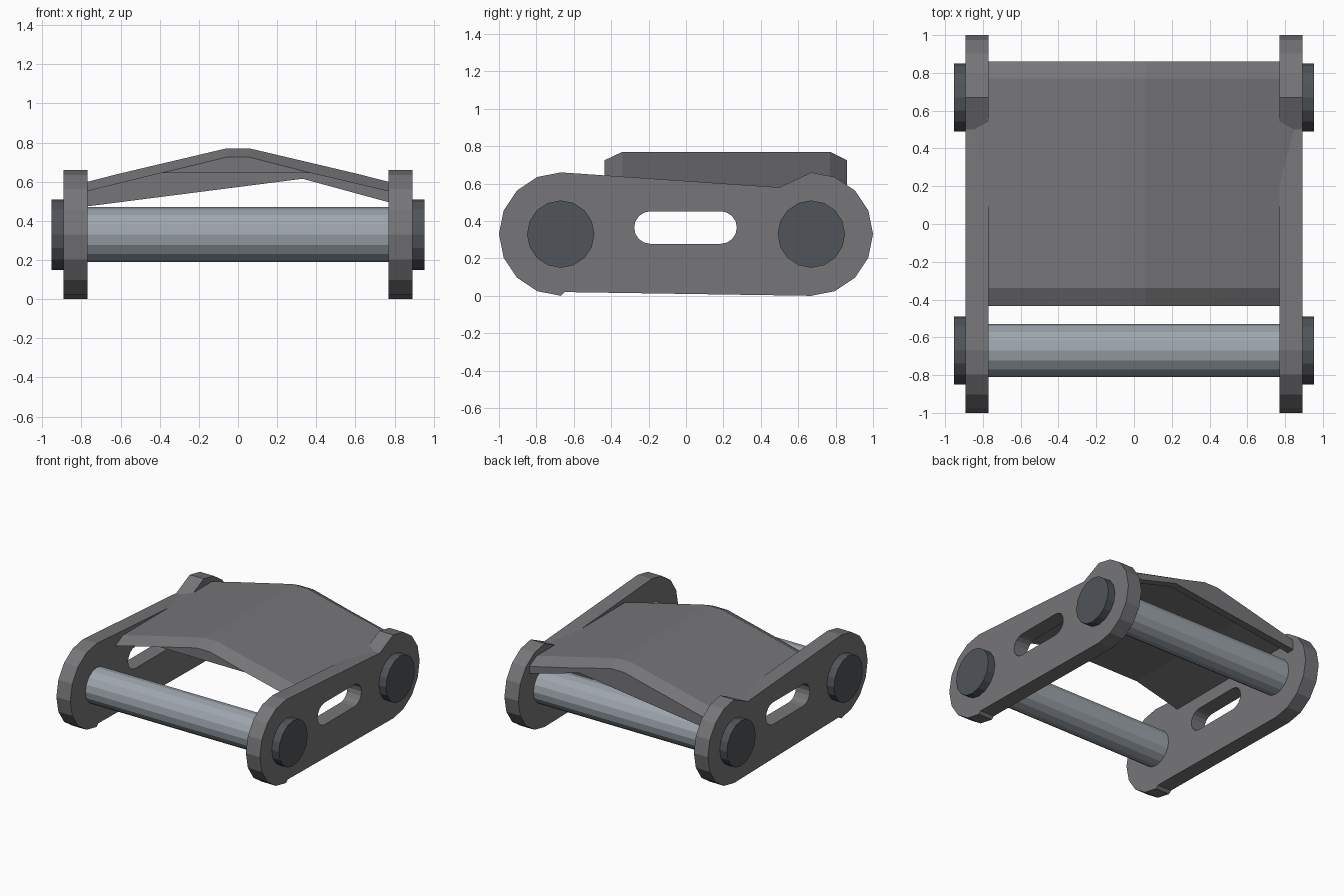
import bpy, bmesh, math
from mathutils import Matrix

if "Cube" in bpy.data.objects:
    bpy.data.objects.remove(bpy.data.objects["Cube"])

R, CY, CZ = 0.33, 0.67, 0.33


def link(name, mesh):
    ob = bpy.data.objects.new(name, mesh)
    bpy.context.collection.objects.link(ob)
    return ob


def material(name, rgb):
    m = bpy.data.materials.new(name)
    m.diffuse_color = (*rgb, 1)
    m.use_nodes = True
    m.node_tree.nodes["Principled BSDF"].inputs["Base Color"].default_value = m.diffuse_color
    return m


def paint(ob, mat):
    ob.data.materials.clear()
    ob.data.materials.append(mat)


dark = material("dark_steel", (0.18, 0.18, 0.19))
cap_mat = material("cap_steel", (0.08, 0.09, 0.10))
rod_mat = material("rod_steel", (0.34, 0.38, 0.42))


def arc(cx, cy, r, start, end, steps):
    pts = []
    for i in range(steps + 1):
        a = math.radians(start + (end - start) * i / steps)
        pts.append((cx + r * math.cos(a), cy + r * math.sin(a)))
    return pts


# Side plates: rounded outline with a dipped top edge and a slot
outline = (arc(CY, CZ, R, -90, 90, 8) + [(0.5, 0.58)]
           + arc(-CY, CZ, R, 90, 270, 8) + [(-0.65, 0.02)])
slot = arc(0.185, 0.365, 0.087, -90, 90, 8) + arc(-0.19, 0.365, 0.087, 90, 270, 8)


def side_plate(name, x):
    cu = bpy.data.curves.new(name + "_profile", 'CURVE')
    cu.dimensions = '2D'
    cu.fill_mode = 'BOTH'
    cu.extrude = 0.061
    for pts in (outline, slot):
        sp = cu.splines.new('POLY')
        sp.points.add(len(pts) - 1)
        for p, (a, b) in zip(sp.points, pts):
            p.co = (a, b, 0, 1)
        sp.use_cyclic_u = True
    tmp = link(name + "_profile", cu)
    dg = bpy.context.evaluated_depsgraph_get()
    mesh = bpy.data.meshes.new_from_object(tmp.evaluated_get(dg))
    bpy.data.objects.remove(tmp)
    for poly in mesh.polygons:
        poly.use_smooth = False
    ob = link(name, mesh)
    ob.rotation_euler = (math.pi / 2, 0, math.pi / 2)
    ob.location.x = x
    paint(ob, dark)


side_plate("right_side_plate", 0.83)
side_plate("left_side_plate", -0.83)


# Pins: a rod between the plates and a wider cap at each end
def cylinder(name, r, x0, x1, y, mat):
    bm = bmesh.new()
    bmesh.ops.create_cone(bm, cap_ends=True, segments=16, radius1=r, radius2=r,
                          depth=x1 - x0, matrix=Matrix.Rotation(math.pi / 2, 4, 'Y'))
    me = bpy.data.meshes.new(name)
    bm.to_mesh(me)
    bm.free()
    ob = link(name, me)
    ob.location = ((x0 + x1) / 2, y, CZ)
    paint(ob, mat)


for end, y in (("front", -CY), ("back", CY)):
    cylinder(end + "_rod", 0.14, -0.78, 0.78, y, rod_mat)
    cylinder(end + "_left_cap", 0.18, -0.953, -0.88, y, cap_mat)
    cylinder(end + "_right_cap", 0.18, 0.88, 0.953, y, cap_mat)

# Cover: peaked plate with chamfered ends and a flat underside; its
# sides run into the side plates and a wall hangs down at the back
rim = [(-0.88, 0.525), (-0.39, 0.645), (-0.06, 0.725),
       (0.06, 0.725), (0.37, 0.645), (0.88, 0.525)]
ridge = [(-0.88, 0.572), (-0.59, 0.645), (-0.06, 0.77),
         (0.06, 0.77), (0.59, 0.645), (0.88, 0.572)]
under = [(-0.88, 0.46), (0.33, 0.615), (0.88, 0.465)]

bm = bmesh.new()


def row(y, prof):
    return [bm.verts.new((x, y, z)) for x, z in prof]


tops = [row(-0.435, rim), row(-0.34, ridge), row(0.77, ridge), row(0.86, rim)]
inner = row(0.80, [rim[0], rim[1], rim[4], rim[5]])
wall = [row(0.80, under), row(0.86, under)]
for a, b in zip(tops, tops[1:]):
    for i in range(5):
        bm.faces.new((a[i], a[i + 1], b[i + 1], b[i]))
f = tops[0]
bm.faces.new(f[1:5])
front_low = [f[0], f[1], f[4], f[5]]
for i in range(3):
    bm.faces.new((front_low[i], front_low[i + 1], inner[i + 1], inner[i]))
bm.faces.new(inner + wall[0][::-1])
bm.faces.new(tops[3] + wall[1][::-1])
for i in range(2):
    bm.faces.new((wall[0][i], wall[0][i + 1], wall[1][i + 1], wall[1][i]))
for i, k, j in ((0, 0, 0), (5, 3, 2)):
    bm.faces.new([r[i] for r in tops] + [wall[1][j], wall[0][j], inner[k]])
bmesh.ops.recalc_face_normals(bm, faces=bm.faces)
me = bpy.data.meshes.new("cover")
bm.to_mesh(me)
bm.free()
paint(link("cover", me), dark)
